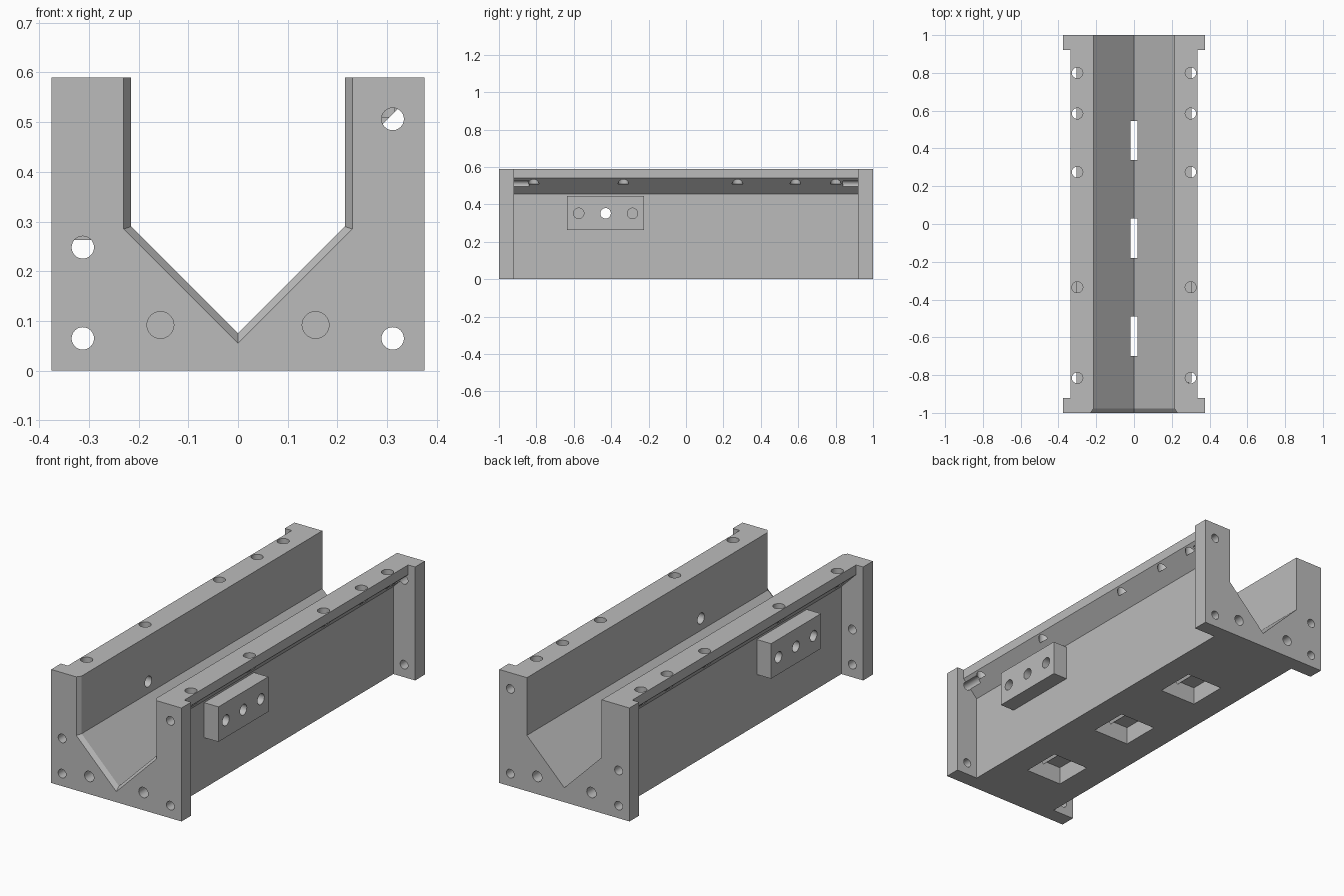
import bpy, bmesh
from mathutils import Matrix, Vector

if "Cube" in bpy.data.objects:
    bpy.data.objects.remove(bpy.data.objects["Cube"], do_unlink=True)

grey = bpy.data.materials.new("machined grey")
grey.use_nodes = True
grey.diffuse_color = (0.5, 0.5, 0.5, 1)
grey.node_tree.nodes["Principled BSDF"].inputs["Base Color"].default_value = (0.5, 0.5, 0.5, 1)


def loft(bm, start, end, y0, y1):
    """Solid between two matching x-z outlines."""
    a = [bm.verts.new((x, y0, z)) for x, z in start]
    b = [bm.verts.new((x, y1, z)) for x, z in end]
    bm.faces.new(a)
    bm.faces.new(b[::-1])
    for i in range(len(a)):
        j = (i + 1) % len(a)
        bm.faces.new((a[j], a[i], b[i], b[j]))


def box(bm, x0, x1, y0, y1, z0, z1):
    outline = [(x0, z0), (x1, z0), (x1, z1), (x0, z1)]
    loft(bm, outline, outline, y0, y1)


def rod(bm, p, q, r):
    """Cylinder running from p to q."""
    p, q = Vector(p), Vector(q)
    turn = (q - p).to_track_quat('Z', 'Y').to_matrix().to_4x4()
    bmesh.ops.create_cone(bm, cap_ends=True, segments=32, radius1=r, radius2=r,
                          depth=(q - p).length,
                          matrix=Matrix.Translation((p + q) / 2) @ turn)


def finish(name, bm):
    bmesh.ops.recalc_face_normals(bm, faces=bm.faces)
    me = bpy.data.meshes.new(name)
    bm.to_mesh(me)
    bm.free()
    me.materials.append(grey)
    ob = bpy.data.objects.new(name, me)
    bpy.context.collection.objects.link(ob)
    return ob


def cut(ob, bm):
    """Subtract the solids in bm, then discard the cutter."""
    cutter = finish("cutter", bm)
    cutter.hide_render = True
    mod = ob.modifiers.new("cut", 'BOOLEAN')
    mod.operation, mod.solver, mod.object = 'DIFFERENCE', 'EXACT', cutter
    deps = bpy.context.evaluated_depsgraph_get()
    me = bpy.data.meshes.new_from_object(ob.evaluated_get(deps))
    ob.modifiers.clear()
    ob.data = me
    bpy.data.objects.remove(cutter, do_unlink=True)


def channel(half, low):
    """Outline of the V-bottomed channel."""
    return [(0, low), (half, low + half), (half, 0.8), (-half, 0.8), (-half, low + half)]


SIDES = (-1, 1)
BRACKET_Y, BRACKET_Z = -0.43, 0.352

# Solid block with the channel cut along its length
bm = bmesh.new()
box(bm, -0.375, 0.375, -1, 1, 0, 0.59)
body = finish("channel_body", bm)
bm = bmesh.new()
loft(bm, channel(0.215, 0.075), channel(0.215, 0.075), -1.1, 1.1)
cut(body, bm)

# Chamfer around the front mouth
bm = bmesh.new()
loft(bm, channel(0.245, 0.035), channel(0.2, 0.095), -1.022, -0.956)
cut(body, bm)

# Undercut sides leave end flanges and a top lip
bm = bmesh.new()
for s in SIDES:
    outline = [(s * x, z) for x, z in
               ((0.335, 0.7), (0.335, 0.54), (0.25, 0.455), (0.25, -0.1), (0.5, -0.1), (0.5, 0.7))]
    loft(bm, outline, outline, -0.92, 0.92)
cut(body, bm)

# Floor pockets that break through the bottom of the V
bm = bmesh.new()
for y in (-0.595, -0.075, 0.4425):
    box(bm, -0.105, 0.105, y - 0.104, y + 0.104, -0.1, 0.093)
cut(body, bm)

# Blind holes in the top lips
bm = bmesh.new()
for s in SIDES:
    for y in (-0.815, -0.335, 0.275, 0.585, 0.8):
        rod(bm, (s * 0.3, y, 0.7), (s * 0.3, y, 0.51), 0.029)
cut(body, bm)

# Flange bolt holes and blind dowel holes on both ends
bm = bmesh.new()
for e in SIDES:
    for x, z in ((-0.312, 0.065), (0.311, 0.065), (-0.312, 0.248), (0.311, 0.506)):
        rod(bm, (x, e * 1.1, z), (x, e * 0.84, z), 0.0225)
    for x in (-0.156, 0.156):
        rod(bm, (x, e * 1.1, 0.092), (x, e * 0.85, 0.092), 0.027)
cut(body, bm)

# Cross hole through both walls
bm = bmesh.new()
rod(bm, (-0.5, BRACKET_Y, BRACKET_Z), (0.5, BRACKET_Y, BRACKET_Z), 0.028)
cut(body, bm)
parts = [body]

# Side mounting blocks with three holes each
for s, side in ((1, "left"), (-1, "right")):
    bm = bmesh.new()
    box(bm, min(s * 0.25, s * 0.332), max(s * 0.25, s * 0.332), -0.635, -0.225, 0.263, 0.445)
    block = finish(side + "_mounting_block", bm)
    bm = bmesh.new()
    for dy in (-0.144, 0, 0.144):
        y = BRACKET_Y + dy
        rod(bm, (s * 0.2, y, BRACKET_Z), (s * 0.4, y, BRACKET_Z), 0.028)
    cut(block, bm)
    parts.append(block)

# Smooth hole walls, crisp edges
bpy.ops.object.select_all(action='DESELECT')
for ob in parts:
    ob.select_set(True)
bpy.context.view_layer.objects.active = body
bpy.ops.object.shade_smooth_by_angle()
